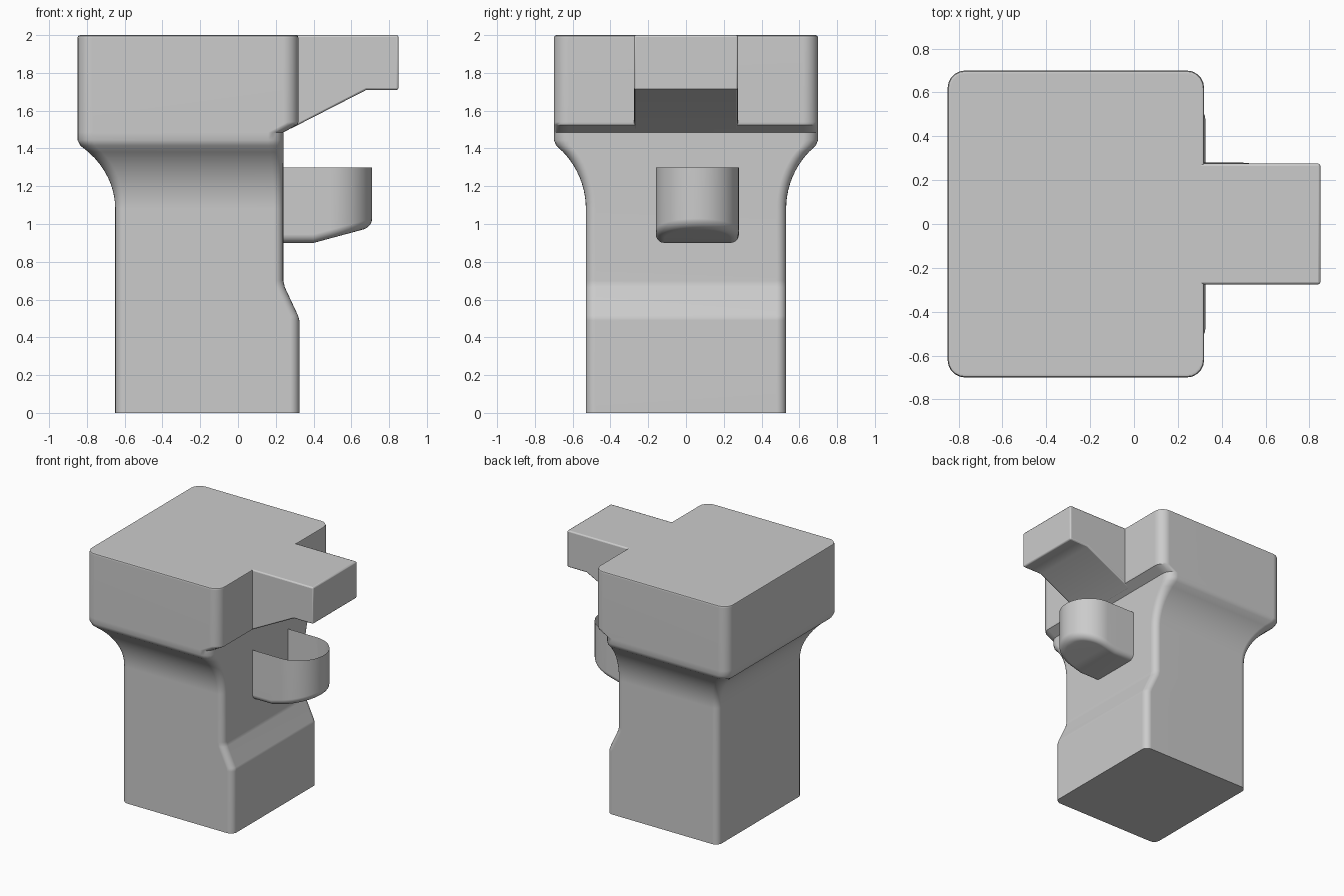
import bpy, bmesh
from math import sin, cos, pi, sqrt

cube = bpy.data.objects.get("Cube")
if cube:
    bpy.data.objects.remove(cube, do_unlink=True)

grey = bpy.data.materials.new("plain_grey")
grey.use_nodes = True
grey.diffuse_color = (0.6, 0.6, 0.6, 1)
grey.node_tree.nodes["Principled BSDF"].inputs["Base Color"].default_value = grey.diffuse_color


def finish(name, bm):
    bmesh.ops.recalc_face_normals(bm, faces=bm.faces)
    mesh = bpy.data.meshes.new(name)
    bm.to_mesh(mesh)
    bm.free()
    mesh.materials.append(grey)
    obj = bpy.data.objects.new(name, mesh)
    bpy.context.collection.objects.link(obj)
    bpy.ops.object.select_all(action='DESELECT')
    obj.select_set(True)
    bpy.context.view_layer.objects.active = obj
    return obj


def smooth(obj, angle=0.6):
    bpy.ops.object.shade_smooth_by_angle(angle=angle)
    mod = obj.modifiers.new("even_normals", 'WEIGHTED_NORMAL')
    mod.keep_sharp = True


def skin(bm, rings, closed=True):
    loops = [[bm.verts.new(p) for p in ring] for ring in rings]
    n = len(loops[0])
    for a, b in zip(loops, loops[1:]):
        for i in range(n if closed else n - 1):
            j = (i + 1) % n
            bm.faces.new((a[i], a[j], b[j], b[i]))
    return loops


def rounded_rect(x0, x1, h, r, z, steps=5):
    pts = []
    corners = [(x1 - r, h - r), (x0 + r, h - r), (x0 + r, r - h), (x1 - r, r - h)]
    for k, (cx, cy) in enumerate(corners):
        for s in range(steps + 1):
            a = (k + s / steps) * pi / 2
            pts.append((cx + r * cos(a), cy + r * sin(a), z))
    return pts


# Column with recessed front, flaring into the square head
rings = [rounded_rect(-0.65, x1, 0.53, 0.05, z)
         for z, x1 in [(0, 0.325), (0.49, 0.325), (0.515, 0.318),
                       (0.665, 0.248), (0.7, 0.24), (1.08, 0.24)]]
R, rise = 0.43, 0.345
full = R - sqrt(R * R - rise * rise)
for i in range(1, 11):
    dz = rise * i / 10 * 0.97
    t = (R - sqrt(R * R - dz * dz)) / full
    rings.append(rounded_rect(-0.65 - 0.2 * t, 0.24, 0.53 + 0.17 * t,
                              0.05 + 0.03 * t, 1.08 + dz))
for z, x1, inset in [(1.445, 0.24, 0), (1.485, 0.24, 0), (1.525, 0.315, 0),
                     (1.54, 0.32, 0), (1.985, 0.32, 0), (1.996, 0.32, 0.004),
                     (2.0, 0.32, 0.015)]:
    rings.append(rounded_rect(-0.85 + inset, x1 - inset, 0.7 - inset, 0.08 - inset, z))
bm = bmesh.new()
loops = skin(bm, rings)
bm.faces.new(loops[0])
bm.faces.new(loops[-1])
smooth(finish("column_and_head", bm))

# Spout projecting from the head, with a sloping underside
profile = [(0.27, 1.5), (0.68, 1.71), (0.85, 1.71), (0.85, 2.0), (0.27, 2.0)]
bm = bmesh.new()
sides = skin(bm, [[(x, y, z) for x, z in profile] for y in (-0.275, 0.275)])
for side in sides:
    bm.faces.new(side)
spout = finish("spout", bm)
bevel = spout.modifiers.new("soft_edges", 'BEVEL')
bevel.width = 0.01
bevel.segments = 2
smooth(spout)

# Open cup with a rounded nose and a rising floor
CUP_Y, CUP_X, CUP_R = 0.06, 0.49, 0.22


def cup_outline(r):
    nose = [(CUP_X + r * cos(a), CUP_Y + r * sin(a))
            for a in [pi * (k / 24 - 0.5) for k in range(25)]]
    straight = (0.235, 0.4)
    return ([(x, CUP_Y - r) for x in straight] + nose
            + [(x, CUP_Y + r) for x in reversed(straight)])


def cup_floor(x):
    return 0.9 + max(0, x - 0.4) * 0.27


rings = [[(x, y, 1.3) for x, y in cup_outline(CUP_R)]]
edge = 0.045
for k in range(6):
    a = k / 5 * pi / 2
    rings.append([(x, y, cup_floor(x) + edge * (1 - sin(a)))
                  for x, y in cup_outline(CUP_R - edge * (1 - cos(a)))])
bm = bmesh.new()
base = skin(bm, rings, closed=False)[-1]
n = len(base)
for i in range(n // 2):
    quad = (base[i], base[i + 1], base[n - 2 - i], base[n - 1 - i])
    bm.faces.new(list(dict.fromkeys(quad)))
smooth(finish("cup", bm))
